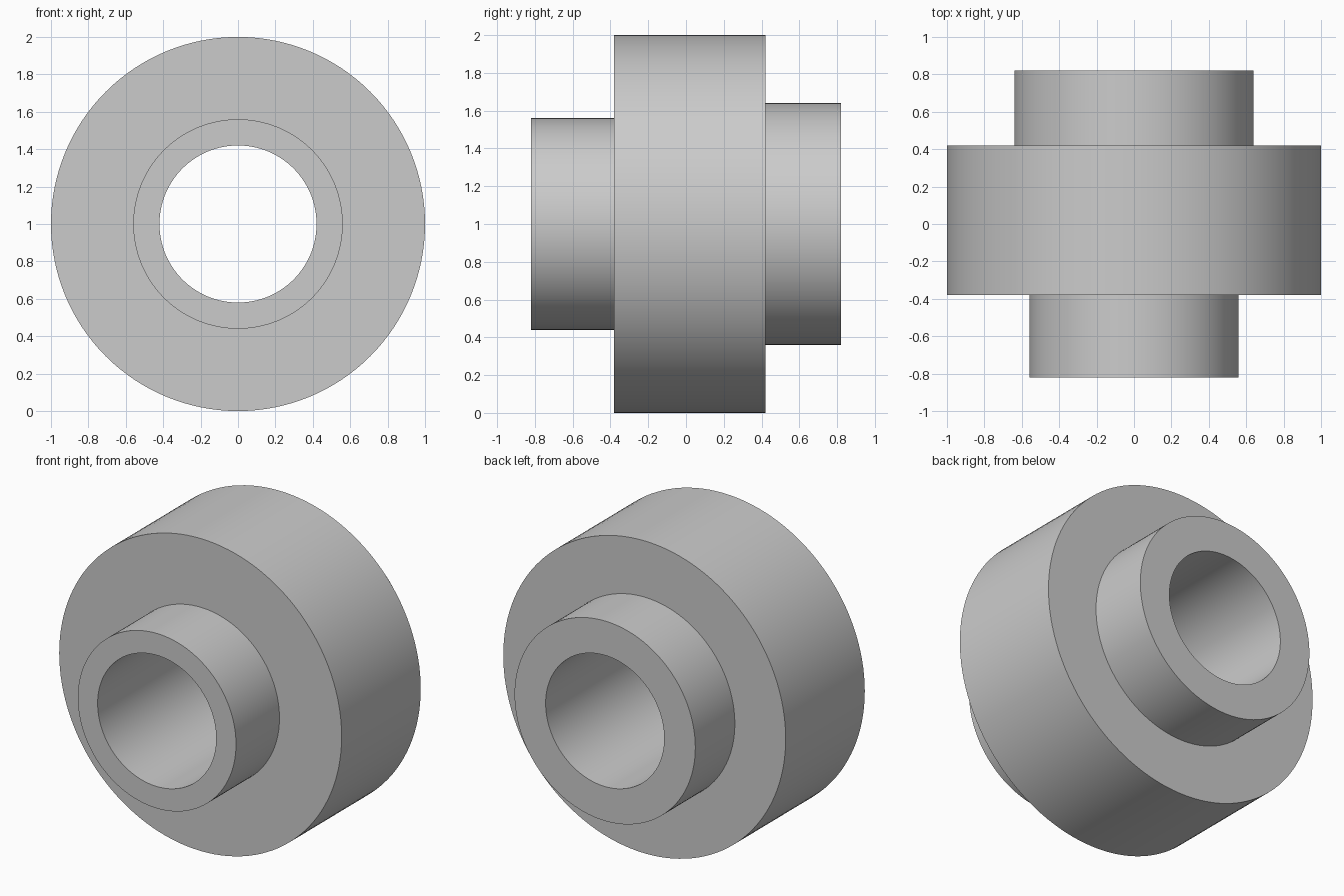
import bpy, bmesh, math
from mathutils import Vector

default = bpy.data.objects.get("Cube")
if default:
    bpy.data.objects.remove(default, do_unlink=True)

SEGMENTS = 128
BORE, FRONT_HUB, RIM, BACK_HUB = 0.42, 0.56, 1.0, 0.64
Y_FRONT, Y_RIM_FRONT, Y_RIM_BACK, Y_BACK = -0.82, -0.38, 0.42, 0.82

# Plain grey material
grey = bpy.data.materials.new("light grey")
grey.use_nodes = True
colour = (0.6, 0.6, 0.6, 1)
grey.diffuse_color = colour
grey.node_tree.nodes["Principled BSDF"].inputs["Base Color"].default_value = colour

# Closed stepped section (radius, y) turned around the bore axis
section = [
    (BORE, Y_FRONT), (FRONT_HUB, Y_FRONT),
    (FRONT_HUB, Y_RIM_FRONT), (RIM, Y_RIM_FRONT),
    (RIM, Y_RIM_BACK), (BACK_HUB, Y_RIM_BACK),
    (BACK_HUB, Y_BACK), (BORE, Y_BACK),
]
bm = bmesh.new()
verts = [bm.verts.new((r, y, RIM)) for r, y in section]
edges = [bm.edges.new((v, verts[i - 1])) for i, v in enumerate(verts)]
bmesh.ops.spin(bm, geom=verts + edges, cent=Vector((0, 0, RIM)), axis=Vector((0, 1, 0)),
               angle=math.tau, steps=SEGMENTS, use_merge=False)
bmesh.ops.remove_doubles(bm, verts=bm.verts, dist=0.0005)
bmesh.ops.recalc_face_normals(bm, faces=bm.faces)

mesh = bpy.data.meshes.new("stepped_bushing")
bm.to_mesh(mesh)
bm.free()
mesh.materials.append(grey)
bushing = bpy.data.objects.new("stepped_bushing", mesh)
bpy.context.collection.objects.link(bushing)

# Smooth round walls, crisp rims
bpy.ops.object.select_all(action="DESELECT")
bushing.select_set(True)
bpy.context.view_layer.objects.active = bushing
bpy.ops.object.shade_smooth_by_angle(angle=math.radians(30))
